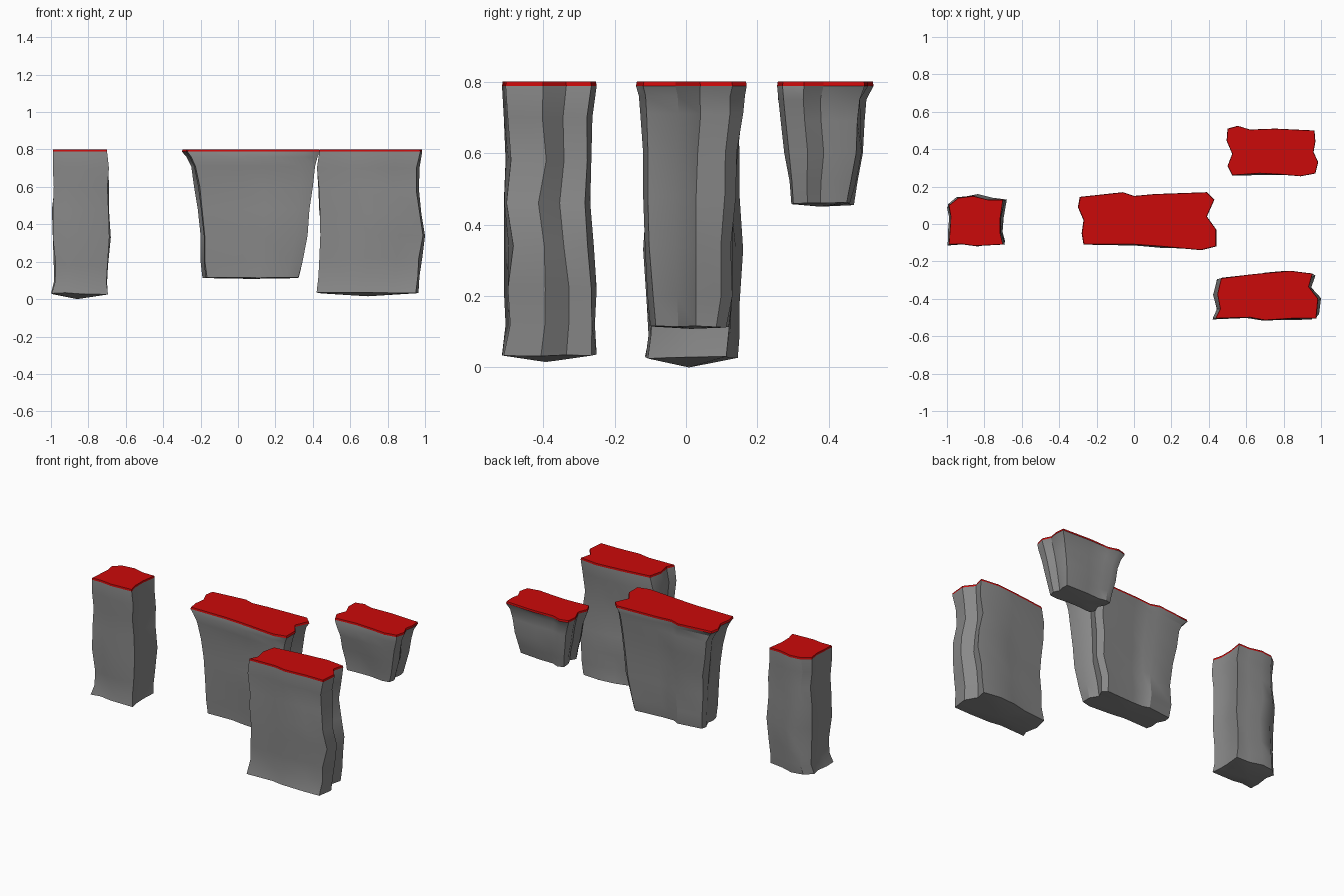
import bpy, bmesh, math
from mathutils import Vector, noise

if "Cube" in bpy.data.objects:
    bpy.data.objects.remove(bpy.data.objects["Cube"])

red = bpy.data.materials.new("red_top")
red.diffuse_color = (0.6, 0.003, 0.003, 1)
red.use_nodes = True
red.node_tree.nodes["Principled BSDF"].inputs["Base Color"].default_value = red.diffuse_color
grey = bpy.data.materials.new("grey_rock")
grey.diffuse_color = (0.25, 0.25, 0.25, 1)
grey.use_nodes = True
grey.node_tree.nodes["Principled BSDF"].inputs["Base Color"].default_value = grey.diffuse_color


def fit(pts, x0, x1, y0, y1):
    """Stretch a 2D outline to a bounding box."""
    xs, ys = [p[0] for p in pts], [p[1] for p in pts]
    sx, sy = (x1 - x0) / (max(xs) - min(xs)), (y1 - y0) / (max(ys) - min(ys))
    return [(x0 + (x - min(xs)) * sx, y0 + (y - min(ys)) * sy) for x, y in pts]


def pillar(name, outline, levels, low):
    """Loft a jagged outline down through (z, x0, x1, y0, y1) boxes."""
    n = len(outline)
    cx, cy = sum(p[0] for p in outline) / n, sum(p[1] for p in outline) / n
    bm = bmesh.new()
    top = [bm.verts.new((cx + (x - cx) * 0.99, cy + (y - cy) * 0.985, 0.8)) for x, y in outline]
    rings = [top, [bm.verts.new((x, y, 0.788)) for x, y in outline]]
    for k, (z, *box) in enumerate(levels):
        ring = []
        for x, y in outline:
            q = Vector((x * 5, y * 5, z * 6))
            ring.append((x + 0.018 * noise.noise(q), y + 0.018 * noise.noise(q + Vector((9, 4, 2)))))
        last = k == len(levels) - 1
        rings.append([bm.verts.new((x, y, z + (0.008 * noise.noise(Vector((x * 12, y * 12, 3))) if last else 0)))
                      for x, y in fit(ring, *box)])
    bm.faces.new(top).material_index = 1
    for k, (a, b) in enumerate(zip(rings, rings[1:])):
        for i in range(n):
            j = (i + 1) % n
            bm.faces.new((a[i], b[i], b[j], a[j])).material_index = int(k == 0)
    # pointed underside
    mid = sum((v.co for v in rings[-1]), Vector()) / n
    tip = bm.verts.new((mid.x, mid.y, low))
    for i in range(n):
        bm.faces.new((rings[-1][i], tip, rings[-1][(i + 1) % n]))
    bmesh.ops.recalc_face_normals(bm, faces=bm.faces)
    me = bpy.data.meshes.new(name)
    bm.to_mesh(me)
    bm.free()
    me.materials.append(grey)
    me.materials.append(red)
    ob = bpy.data.objects.new(name, me)
    bpy.context.collection.objects.link(ob)
    bpy.ops.object.select_all(action='DESELECT')
    ob.select_set(True)
    bpy.context.view_layer.objects.active = ob
    bpy.ops.object.shade_smooth_by_angle(angle=math.radians(30))


# left narrow pillar
pillar("left_pillar",
       [(-.99, -.11), (-.92, -.108), (-.85, -.118), (-.70, -.11), (-.715, -.05), (-.715, .03), (-.70, .13),
        (-.78, .13), (-.86, .15), (-.94, .14), (-.99, .10), (-.98, .04), (-.985, -.04)],
       [(.7, -.99, -.69, -.115, .145), (.6, -.985, -.69, -.115, .15), (.48, -.995, -.69, -.11, .15),
        (.33, -.99, -.68, -.12, .16), (.18, -.985, -.695, -.11, .15), (.09, -.985, -.70, -.105, .15),
        (.03, -1, -.695, -.115, .145)], 0)

# wide tapered centre pillar
pillar("centre_pillar",
       [(-.27, -.11), (0, -.11), (.14, -.12), (.36, -.14), (.44, -.12), (.44, -.03), (.39, .04), (.43, .13),
        (.39, .17), (.11, .16), (0, .15), (-.06, .17), (-.29, .145), (-.30, .09), (-.27, .02), (-.28, -.05)],
       [(.76, -.275, .425, -.132, .165), (.71, -.25, .412, -.128, .16), (.6, -.235, .40, -.12, .145),
        (.48, -.215, .382, -.12, .14), (.34, -.20, .372, -.115, .13), (.2, -.2, .345, -.108, .13),
        (.115, -.19, .325, -.10, .12)], .108)

# front right pillar
pillar("front_right_pillar",
       [(.435, -.505), (.62, -.50), (.70, -.515), (.85, -.505), (.975, -.505), (.985, -.40), (.935, -.335),
        (.955, -.265), (.835, -.25), (.72, -.26), (.62, -.27), (.465, -.29), (.445, -.375), (.46, -.455)],
       [(.7, .422, .97, -.51, -.262), (.58, .43, .968, -.505, -.265), (.46, .435, .98, -.51, -.268),
        (.34, .44, 1, -.51, -.258), (.22, .435, .985, -.51, -.25), (.12, .43, .97, -.505, -.255),
        (.035, .42, .965, -.515, -.25)], .015)

# short back right block
pillar("back_right_pillar",
       [(.525, .26), (.67, .27), (.78, .265), (.89, .255), (.97, .27), (.985, .33), (.96, .385), (.97, .44),
        (.965, .50), (.755, .51), (.62, .505), (.555, .525), (.50, .51), (.495, .445), (.525, .375), (.50, .31)],
       [(.75, .51, .97, .258, .505), (.69, .525, .955, .265, .5), (.6, .54, .94, .275, .495),
        (.52, .56, .92, .29, .48), (.46, .57, .905, .295, .47)], .45)
